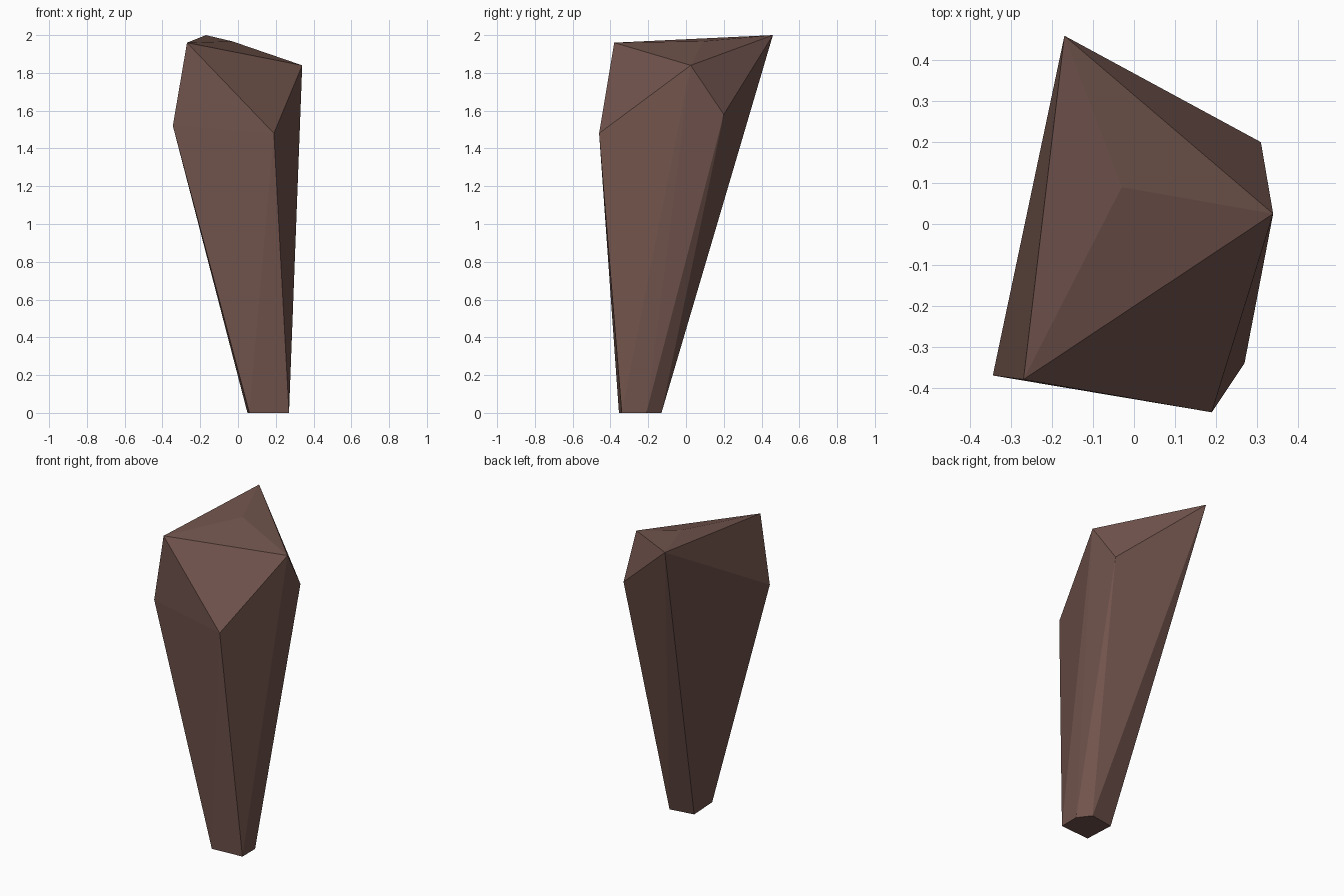
import bpy, bmesh

if "Cube" in bpy.data.objects:
    bpy.data.objects.remove(bpy.data.objects["Cube"])

# Rock shard: a faceted convex solid, narrow at the foot and wide at the slanted top
foot = [(0.27, -0.34), (0.27, -0.21), (0.21, -0.13), (0.05, -0.155), (0.06, -0.355)]
shoulder = [(-0.345, -0.37, 1.52), (0.19, -0.46, 1.48), (0.31, 0.20, 1.58)]
crown = [(0.34, 0.025, 1.84), (-0.17, 0.46, 2.0), (-0.27, -0.38, 1.96), (-0.03, 0.09, 1.967)]

bm = bmesh.new()
for p in [(x, y, 0) for x, y in foot] + shoulder + crown:
    bm.verts.new(p)
bmesh.ops.convex_hull(bm, input=bm.verts[:])
bmesh.ops.recalc_face_normals(bm, faces=bm.faces[:])

mesh = bpy.data.meshes.new("rock_shard")
bm.to_mesh(mesh)
bm.free()

# Single brown stone colour, flat faces
stone = bpy.data.materials.new("brown stone")
stone.diffuse_color = (0.165, 0.088, 0.073, 1)
stone.use_nodes = True
stone.node_tree.nodes["Principled BSDF"].inputs["Base Color"].default_value = stone.diffuse_color
mesh.materials.append(stone)

bpy.context.collection.objects.link(bpy.data.objects.new("rock_shard", mesh))
